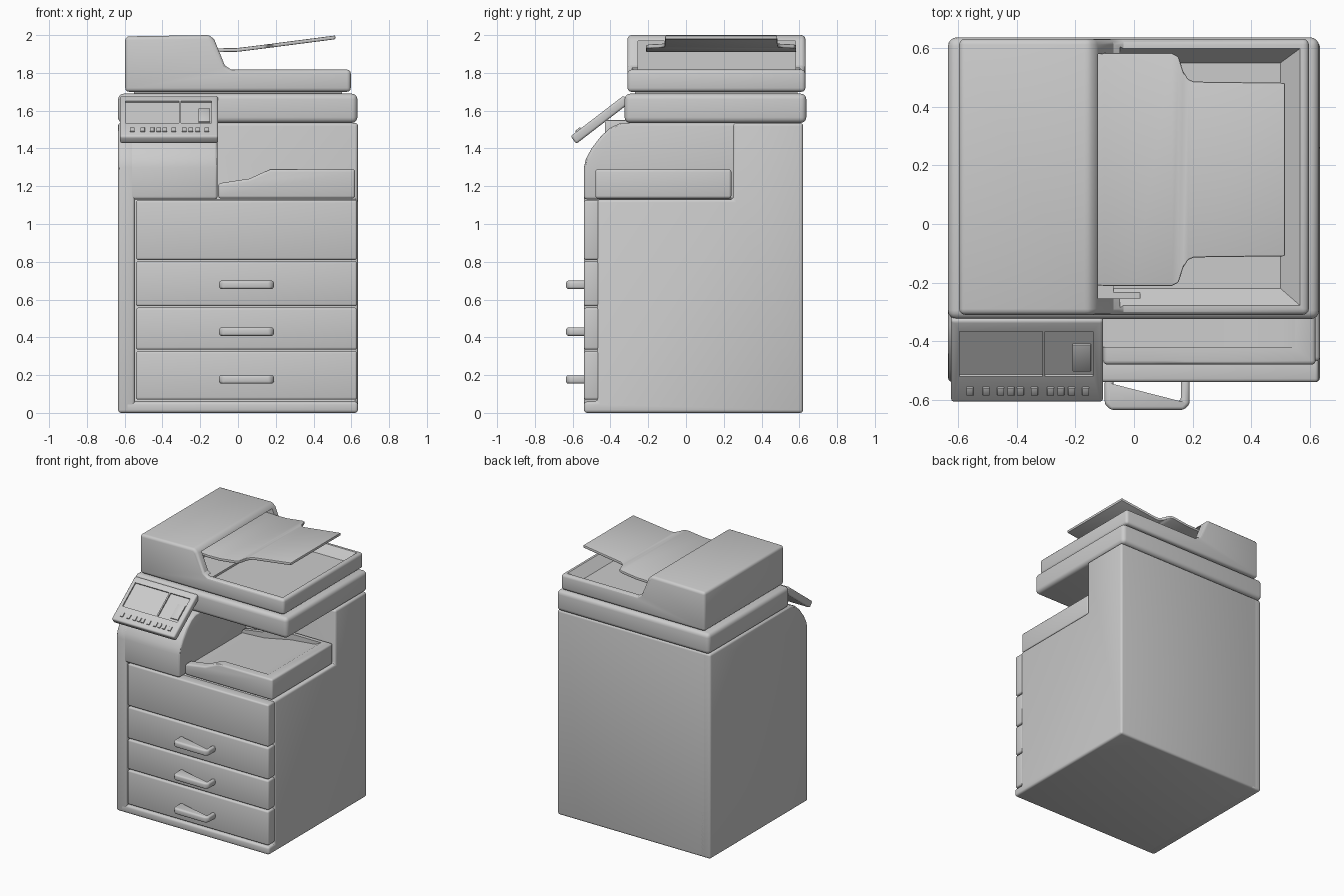
import bpy, bmesh, math
from mathutils import Matrix, Vector

if "Cube" in bpy.data.objects:
    bpy.data.objects.remove(bpy.data.objects["Cube"])

grey = bpy.data.materials.new("light_grey_plastic")
grey.diffuse_color = (0.6, 0.6, 0.6, 1)
grey.use_nodes = True
grey.node_tree.nodes["Principled BSDF"].inputs["Base Color"].default_value = grey.diffuse_color


def activate(ob):
    bpy.ops.object.select_all(action='DESELECT')
    ob.select_set(True)
    bpy.context.view_layer.objects.active = ob


def finish(name, bm, bevel=0.0, segments=3):
    """Turn a bmesh into a smooth-shaded object with rounded edges."""
    bmesh.ops.recalc_face_normals(bm, faces=bm.faces)
    me = bpy.data.meshes.new(name)
    bm.to_mesh(me)
    bm.free()
    me.materials.append(grey)
    ob = bpy.data.objects.new(name, me)
    bpy.context.collection.objects.link(ob)
    activate(ob)
    if bevel:
        m = ob.modifiers.new("round", 'BEVEL')
        m.width, m.segments = bevel, segments
        m.limit_method, m.angle_limit = 'ANGLE', math.radians(35)
        bpy.ops.object.modifier_apply(modifier=m.name)
    bpy.ops.object.shade_smooth_by_angle(angle=math.radians(30))
    return ob


def prism(name, axis, pts, lo, hi, bevel=0.0, segments=3):
    """Extrude a 2D outline along an axis from lo to hi."""
    place = {'x': lambda a, b, t: (t, a, b),
             'y': lambda a, b, t: (a, t, b),
             'z': lambda a, b, t: (a, b, t)}[axis]
    bm = bmesh.new()
    rings = [[bm.verts.new(place(a, b, t)) for a, b in pts] for t in (lo, hi)]
    n = len(pts)
    bm.faces.new(rings[0])
    bm.faces.new(rings[1][::-1])
    for i in range(n):
        j = (i + 1) % n
        bm.faces.new((rings[0][i], rings[0][j], rings[1][j], rings[1][i]))
    return finish(name, bm, bevel, segments)


def box(name, x, y, z, bevel=0.0, segments=3):
    pts = [(x[0], y[0]), (x[1], y[0]), (x[1], y[1]), (x[0], y[1])]
    return prism(name, 'z', pts, z[0], z[1], bevel, segments)


def cut(ob, cutter):
    activate(ob)
    m = ob.modifiers.new("cut", 'BOOLEAN')
    m.operation, m.object, m.solver = 'DIFFERENCE', cutter, 'EXACT'
    bpy.ops.object.modifier_apply(modifier=m.name)
    bpy.data.objects.remove(cutter, do_unlink=True)
    activate(ob)
    bpy.ops.object.shade_smooth_by_angle(angle=math.radians(30))


# Cabinet: plinth, drawer housing and tall rear section in one side profile
prism("cabinet", 'x', [(-0.54, 0), (0.62, 0), (0.62, 1.535), (0.25, 1.535),
                       (0.25, 1.13), (-0.47, 1.13), (-0.47, 0.06), (-0.54, 0.06)],
      -0.6, 0.635, 0.016)

# Left cheek and the upper left housing share a curved front shoulder
shoulder = [(-0.345, 1.535), (-0.4, 1.51), (-0.45, 1.465), (-0.5, 1.4), (-0.53, 1.345), (-0.54, 1.3)]
prism("left_cheek", 'x', [(-0.54, 0), (0.62, 0), (0.62, 1.535)] + shoulder, -0.635, -0.545, 0.016)
prism("upper_left_housing", 'x', [(-0.54, 1.13), (0.4, 1.13), (0.4, 1.535)] + shoulder,
      -0.6, -0.108, 0.016)

# Drawer fronts, bottom to top
for i, (z0, z1) in enumerate([(0.07, 0.327), (0.335, 0.557), (0.565, 0.802), (0.81, 1.125)]):
    box(f"drawer_front_{i + 1}", (-0.54, 0.63), (-0.54, -0.46), (z0, z1), 0.012)

# U-shaped drawer handles
u_shape = [(-0.1, -0.53), (-0.1, -0.615), (-0.08, -0.635), (0.17, -0.635), (0.19, -0.615),
           (0.19, -0.53), (0.16, -0.53), (0.16, -0.605), (-0.07, -0.605), (-0.07, -0.53)]
for i, z in enumerate((0.177, 0.43, 0.678)):
    prism(f"drawer_handle_{i + 1}", 'z', u_shape, z - 0.022, z + 0.022, 0.012)

# Output tray with a sloping hollow
tray = prism("output_tray", 'y', [(-0.105, 1.135), (0.62, 1.135), (0.62, 1.29), (0.17, 1.29),
                                  (0.06, 1.24), (-0.105, 1.215)], -0.48, 0.24, 0.014)
cut(tray, prism("tray_cutter", 'y', [(-0.2, 1.185), (0.08, 1.2), (0.3, 1.245), (0.5, 1.265),
                                     (0.57, 1.3), (0.57, 1.4), (-0.2, 1.4)], -0.42, 0.2))

# Scanner bed, with a thin gasket below the lid
box("scanner_bed", (-0.635, 0.632), (-0.325, 0.637), (1.535, 1.69), 0.03, 4)
box("lid_gasket", (-0.55, 0.55), (-0.27, 0.59), (1.68, 1.71))

# Lid with document feeder hood, one front profile
lid = prism("lid_and_feeder", 'y', [(-0.597, 1.7), (0.597, 1.7), (0.597, 1.817), (-0.035, 1.817),
                                    (-0.07, 1.84), (-0.125, 1.975), (-0.15, 2.0), (-0.597, 1.993)],
            -0.31, 0.632, 0.02)
# Sloped basin in the lid
bm = bmesh.new()
for x0, x1, y0, y1, z in ((-0.07, 0.5, -0.22, 0.55, 1.755), (-0.07, 0.575, -0.285, 0.605, 1.825)):
    for x in (x0, x1):
        for y in (y0, y1):
            bm.verts.new((x, y, z))
bmesh.ops.convex_hull(bm, input=bm.verts)
cut(lid, finish("basin_cutter", bm))
# Feeder mouth
cut(lid, box("mouth_cutter", (-0.3, 0.02), (-0.255, 0.58), (1.77, 1.97)))

# Document tray: wide inner part, narrower raised outer part
bm = bmesh.new()
rows = []
for x, z, half in ((-0.31, 1.94, 0.39), (-0.1, 1.93, 0.397), (0.0, 1.932, 0.397), (0.13, 1.948, 0.397),
                   (0.152, 1.951, 0.385), (0.168, 1.953, 0.335), (0.185, 1.955, 0.308),
                   (0.205, 1.958, 0.3), (0.515, 1.998, 0.296)):
    rows.append([[bm.verts.new((x, 0.186 + s * half, z - d)) for s in (-1, 1)] for d in (0, 0.02)])
for (t0, b0), (t1, b1) in zip(rows, rows[1:]):
    bm.faces.new((t0[0], t1[0], t1[1], t0[1]))
    bm.faces.new((b0[0], b0[1], b1[1], b1[0]))
    for k in (0, 1):
        bm.faces.new((t0[k], b0[k], b1[k], t1[k]))
for t, b in (rows[0], rows[-1]):
    bm.faces.new((t[0], t[1], b[1], b[0]))
finish("document_tray", bm, 0.005, 2)

# Tilted control panel: modelled flat, then turned into place
tilt = Matrix.Translation(Vector((0, -0.47, 1.5725))) @ Matrix.Rotation(math.radians(37.5), 4, 'X')
panel = box("control_panel", (-0.625, -0.105), (-0.178, 0.178), (-0.05, 0), 0.012)
cut(panel, box("screen_cutter", (-0.595, -0.313), (-0.063, 0.13), (-0.01, 0.02)))
cut(panel, box("keypad_cutter", (-0.303, -0.14), (-0.063, 0.13), (-0.01, 0.02)))
parts = [panel, box("keypad_plate", (-0.21, -0.147), (-0.045, 0.07), (-0.02, -0.002), 0.003, 2)]
for i, x in enumerate((-0.56, -0.505, -0.455, -0.42, -0.388, -0.34, -0.285, -0.25, -0.213, -0.165)):
    parts.append(box(f"panel_button_{i + 1}", (x - 0.012, x + 0.012), (-0.142, -0.108),
                     (-0.01, 0.008), 0.003, 2))
for ob in parts:
    ob.data.transform(tilt)

# Bracket holding the panel
box("panel_bracket", (-0.5, -0.23), (-0.43, -0.3), (1.45, 1.55), 0.005, 2)
